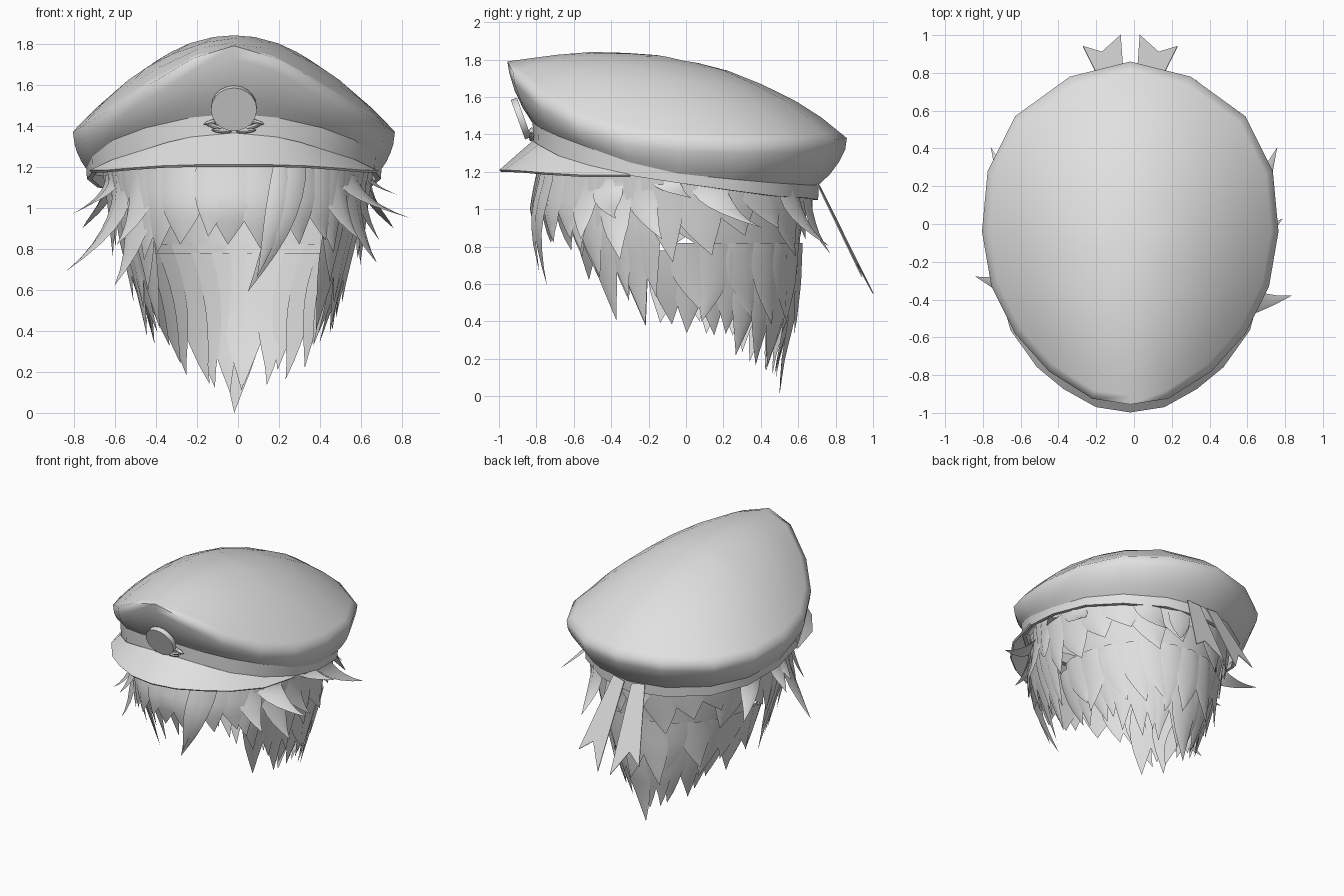
import bpy, bmesh, math, random
from mathutils import Vector, Matrix

if "Cube" in bpy.data.objects:
    bpy.data.objects.remove(bpy.data.objects["Cube"])

random.seed(4)
grey = bpy.data.materials.new("plain_grey")
grey.diffuse_color = (0.75, 0.75, 0.75, 1)
grey.use_nodes = True
grey.node_tree.nodes["Principled BSDF"].inputs["Base Color"].default_value = grey.diffuse_color
OX = -0.02  # the cap sits slightly off centre


def finish(name, bm, angle=40, solid=0):
    bmesh.ops.recalc_face_normals(bm, faces=bm.faces)
    me = bpy.data.meshes.new(name)
    bm.to_mesh(me)
    bm.free()
    ob = bpy.data.objects.new(name, me)
    bpy.context.collection.objects.link(ob)
    me.materials.append(grey)
    bpy.ops.object.select_all(action="DESELECT")
    ob.select_set(True)
    bpy.context.view_layer.objects.active = ob
    if solid:
        m = ob.modifiers.new("thickness", "SOLIDIFY")
        m.thickness, m.offset = solid, 0
        bpy.ops.object.modifier_apply(modifier=m.name)
    bpy.ops.object.shade_smooth_by_angle(angle=math.radians(angle))
    return ob


def interp(table, v):
    if v <= table[0][0]:
        return table[0][1]
    for (a, p), (b, q) in zip(table, table[1:]):
        if v <= b:
            return p + (q - p) * (v - a) / (b - a)
    return table[-1][1]


def full_loop(half):
    pts = [Vector(p) for p in half]
    pts += [Vector((-p.x, p.y, p.z)) for p in reversed(pts[1:-1])]
    return [p + Vector((OX, 0, 0)) for p in pts]


def loft(bm, loops, closed=True):
    rows = [[bm.verts.new(p) for p in lp] for lp in loops]
    n = len(rows[0])
    for a, b in zip(rows, rows[1:]):
        for i in range(n if closed else n - 1):
            j = (i + 1) % n
            bm.faces.new((a[i], a[j], b[j], b[i]))
    return rows


# Cap outlines, from back to front along one side
rim = [(0, .86, 1.38), (.32, .78, 1.37), (.61, .57, 1.365), (.755, .28, 1.36), (.785, -.04, 1.37),
       (.735, -.33, 1.40), (.61, -.58, 1.475), (.43, -.78, 1.59), (.2, -.925, 1.73), (0, -.955, 1.79)]
band = [(0, .71, 1.13), (.27, .65, 1.13), (.52, .48, 1.14), (.67, .25, 1.16), (.72, -.04, 1.19),
        (.69, -.3, 1.25), (.59, -.52, 1.33), (.43, -.68, 1.39), (.21, -.79, 1.44), (0, -.82, 1.46)]
band_low_z = [1.05, 1.06, 1.07, 1.10, 1.14, 1.18, 1.23, 1.28, 1.34, 1.36]
band_low = [(x * .995, y * .995, z) for (x, y, _), z in zip(band, band_low_z)]
spine = [(-.955, 1.79), (-.7, 1.825), (-.45, 1.845), (-.1, 1.82), (.2, 1.75),
         (.5, 1.63), (.7, 1.51), (.86, 1.38)]
edge_z = sorted((y, z) for x, y, z in rim)
edge_x = sorted((y, x) for x, y, z in rim)


def crown_point(x, y):
    e = interp(edge_z, y)
    u = min(1, abs(x) / max(interp(edge_x, y), 1e-4))
    return (x, y, e + (interp(spine, y) - e) * (1 - u * u))


# Crown: domed top, rounded rim and tucked underside
bm = bmesh.new()
loops = []
for s in (.12, .3, .5, .7, .85, .95):
    loops.append([crown_point(x * s, -.05 + (y + .05) * s) for x, y, z in rim])
low = [(x * .99, y * .99, z - .06) for x, y, z in rim]


def tuck(t, k):
    """Bulged step between the rim and the band."""
    return [(p[0] + (q[0] - p[0]) * (t - k), p[1] + (q[1] - p[1]) * (t - k), p[2] + (q[2] - p[2]) * t)
            for p, q in zip(low, band)]


rows = loft(bm, [full_loop(h) for h in loops + [rim, low, tuck(.35, .12), tuck(.7, .12), band]])
bm.faces.new(rows[0])
finish("cap_crown", bm, 75)

# Band around the head opening
bm = bmesh.new()
loft(bm, [full_loop(h) for h in (band, band_low, [(x * .965, y * .965, z) for x, y, z in band_low])])
finish("cap_band", bm)

# Peak sloping forward from the band
outer = [(.70, -.3, 1.178), (.63, -.56, 1.178), (.49, -.755, 1.19), (.35, -.87, 1.2),
         (.18, -.965, 1.205), (0, -.993, 1.205)]
inner = band_low[5:8] + [(.32, -.74, 1.315)] + band_low[8:]
bm = bmesh.new()
arc = lambda h: [Vector((OX + x, y, z)) for x, y, z in h] + \
    [Vector((OX - x, y, z)) for x, y, z in reversed(h[:-1])]
loft(bm, [arc(inner), arc(outer)], closed=False)
finish("cap_peak", bm, 40, .014)

# Round badge leaning forward, with small leaves under it
bm = bmesh.new()
tilt = Matrix.Translation((OX, -.882, 1.485)) @ Matrix.Rotation(math.radians(110), 4, "X")
bmesh.ops.create_cone(bm, cap_ends=True, segments=20, radius1=.112, radius2=.112, depth=.035, matrix=tilt)
finish("badge", bm)
bm = bmesh.new()
for side in (-1, 1):
    for dx, z, a in ((.06, 1.375, 5), (.09, 1.395, 18), (.10, 1.42, -15)):
        bmesh.ops.create_uvsphere(bm, u_segments=8, v_segments=4, radius=1, matrix=Matrix.Translation(
            (OX + side * dx, -.825, z)) @ Matrix.Rotation(math.radians(-side * a), 4, "Y")
            @ Matrix.Diagonal((.05, .014, .012, 1)))
finish("badge_leaves", bm)

# Two forked ribbon tails at the back
bm = bmesh.new()
for side in (-1, 1):
    pts = [(.03, .715), (.13, .70), (.25, .94), (.15, .91), (.05, 1.0)]
    f = bm.faces.new([bm.verts.new((OX + side * x, y, 1.13 - 2 * (y - .71) - .15 * (x - .05)))
                      for x, y in pts])
finish("ribbon_tails", bm, 30, .006)

# Head-shaped guide surface for the hair
half_w = [(0, .24), (.2, .36), (.4, .42), (.6, .48), (.85, .56), (1.2, .64)]
back_r = [(0, .48), (.2, .51), (.4, .56), (.6, .59), (.85, .61), (1.2, .66)]
front_r = [(.2, .5), (.4, .58), (.6, .68), (.85, .78), (1.0, .80), (1.2, .76)]


def head(th, z, out=0):
    c = math.cos(th)
    r = interp(front_r if c > 0 else back_r, z)
    return Vector(((interp(half_w, z) + out) * math.sin(th), -(r + out) * c, z))


# Smooth hair base around the sides and back
bm = bmesh.new()
loops = []
for k in range(9):
    row = []
    for i in range(25):
        d = 80 + 200 * i / 24
        bottom = .52 + .23 * (abs(d - 180) / 75) ** 2
        row.append(head(math.radians(d), 1.2 + (bottom - 1.2) * k / 8))
    loops.append(row)
loft(bm, loops, closed=False)
finish("hair_base", bm, 60)

shape = [.85, 1, 1.05, 1, .85, .6, .3, 0]


def lock(bm, deg, z0, z1, w, flare=.03, drift=0, lift=.02):
    """Tapered lock hanging along the head, with a ridge down its middle."""
    prev = None
    for k, f in enumerate(shape):
        t = k / (len(shape) - 1)
        th = math.radians(deg + drift * t * t)
        c = head(th, z0 + (z1 - z0) * t, lift + flare * t * t)
        side = Vector((math.cos(th), math.sin(th), 0))
        out = Vector((math.sin(th), -math.cos(th), 0))
        if f == 0:
            tip = bm.verts.new(c)
            for i in range(4):
                bm.faces.new((prev[i], prev[(i + 1) % 4], tip))
            return
        ww = w * f
        cur = [bm.verts.new(p) for p in (c - side * ww - out * ww * .15, c + out * ww * .15,
                                         c + side * ww - out * ww * .15, c - out * ww * .1)]
        if prev:
            for i in range(4):
                bm.faces.new((prev[i], prev[(i + 1) % 4], cur[(i + 1) % 4], cur[i]))
        prev = cur


# Fringe: broad pieces and a long swept lock
bm = bmesh.new()
for a in ((-3, 1.24, .82, .13, .0, -2), (9, 1.22, .80, .11, .01, 2), (-11, 1.22, .86, .09, .02, -3),
          (24, 1.24, .59, .07, .02, -19, .05), (18, 1.2, .66, .05, .04, -9, .05),
          (27, 1.2, .82, .10, .03, 3), (-26, 1.2, .82, .12, .03, -2),
          (38, 1.2, .84, .10, .05, 5), (-37, 1.2, .78, .10, .04, -4)):
    lock(bm, *a)
finish("fringe", bm, 50)

# Side locks in front of the ears
bm = bmesh.new()
for s in (-1, 1):
    for d, z1, w, fl, dr in ((45, .76, .09, .07, 3), (50, .62, .09, .05, 3), (55, .42, .10, .03, -1),
                             (62, .53, .09, .04, 2), (67, .40, .10, .04, 3), (73, .55, .09, .04, 4),
                             (81, .74, .10, .06, 4)):
        lock(bm, s * d, 1.2, z1 + random.uniform(-.03, .03), w, fl, s * dr)
finish("side_hair", bm, 50)

# Flicked-out tips
bm = bmesh.new()
for d, z1, w, fl, dr in ((58, .95, .09, .29, 12), (62, .73, .09, .19, 6), (82, 1.06, .07, .16, 10),
                         (100, .9, .09, .26, 17), (48, .84, .08, .16, 6), (72, .84, .08, .12, 10),
                         (-64, .69, .10, .34, -11), (-78, .97, .09, .2, -10), (-50, .62, .09, .22, -6),
                         (-100, .9, .09, .26, -17), (-72, 1.0, .08, .15, -8), (-48, .82, .08, .16, -6),
                         (146, .80, .09, .22, 9), (168, .76, .08, .19, -6)):
    lock(bm, d, 1.16, z1, w, fl, dr)
finish("flicked_hair", bm, 50)

# Upper layer of back hair
bm = bmesh.new()
for i in range(11):
    d = 94 + 172 * i / 10
    lock(bm, d, 1.15, .77 + .07 * (i % 3) + random.uniform(-.03, .03), .13, random.uniform(.02, .06),
         random.choice((-8, 8)), .01)
finish("back_hair_upper", bm, 50)

# Middle layer of back hair
bm = bmesh.new()
for i in range(13):
    off = -90 + 15 * i
    z1 = .32 + .10 * abs(off) / 90 + random.uniform(-.02, .10)
    lock(bm, 180 + off, .82, z1, .095, random.uniform(.0, .06), random.choice((-7, 7)), .004)
finish("back_hair_middle", bm, 50)

# Nape locks, longest at the centre
tips = [(0, .07), (15, .08), (30, .13), (50, .2), (70, .28), (90, .35), (100, .38)]
bm = bmesh.new()
for i in range(19):
    off = -99 + 11 * i
    z1 = interp(tips, abs(off)) + random.uniform(-.02, .07)
    lock(bm, 180 + off, .78, z1, .085, random.uniform(-.03, .02), random.uniform(-6, 6), -.004)
lock(bm, 176, .7, 0, .10, .02, 8, .0)
finish("nape_hair", bm, 50)
